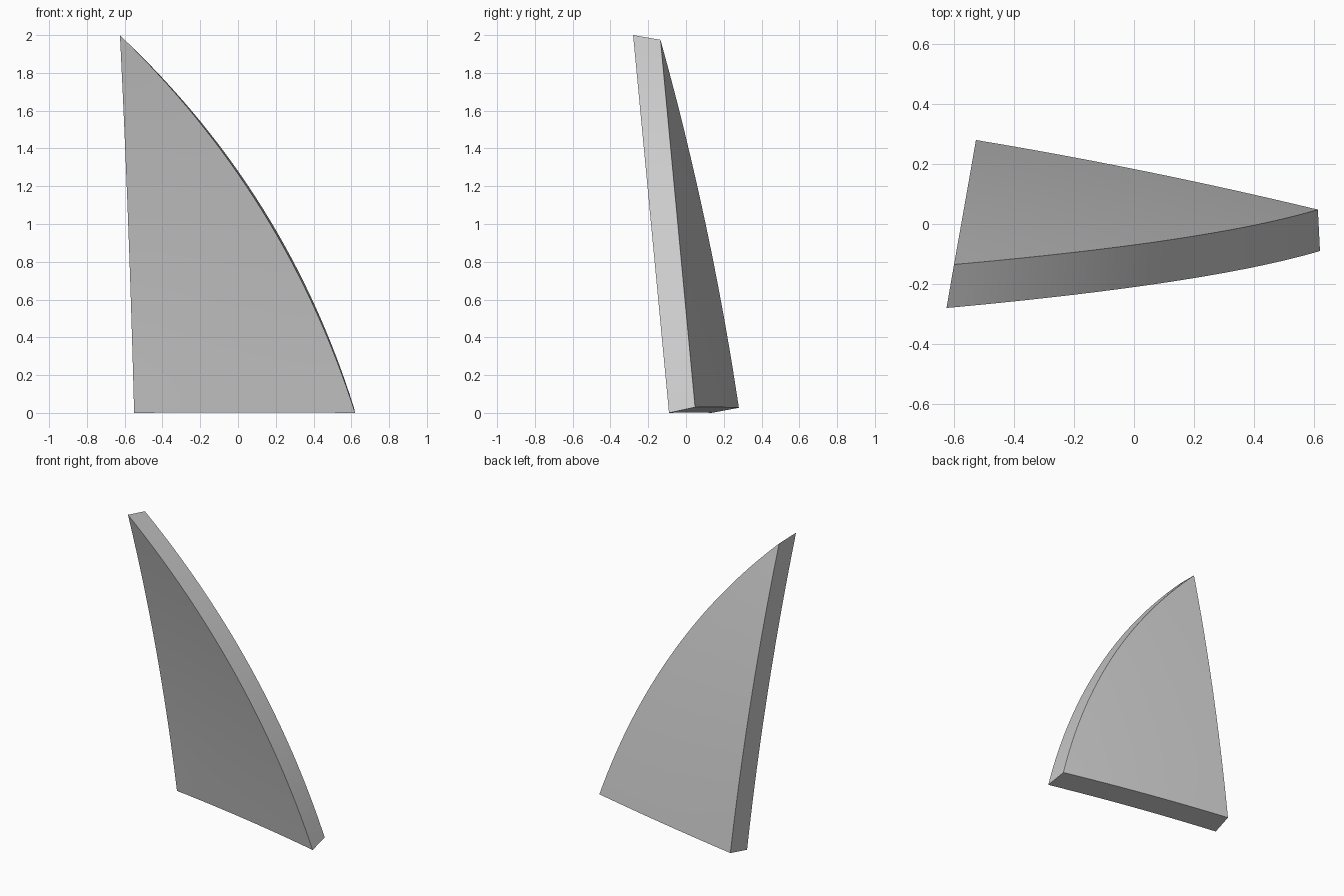
import bpy, bmesh, math
from mathutils import Vector

cube = bpy.data.objects.get("Cube")
if cube:
    bpy.data.objects.remove(cube, do_unlink=True)

RINGS, STEPS = 12, 32        # divisions from the square corner and along the arc
RADIUS = 16                  # radius of the gentle bow of the panel
BOW = Vector((0.18, 0.96, 0.2)).normalized()

# Corners of the concave front, and the thickness offset at each corner
corner, tip, toe = Vector((-0.55, 0.135, 0)), Vector((-0.625, -0.28, 2)), Vector((0.62, -0.09, 0))
corner_off, tip_off, toe_off = Vector((0.023, 0.145, 0.027)), Vector((0.025, 0.145, -0.025)), Vector((-0.007, 0.138, 0.03))


def arc_point(t):
    """Point on the curved outer edge, from the toe up to the tip."""
    p = toe.lerp(tip, t)
    bulge = 4 * 0.148 * t * (1 - t)
    p += Vector((0.85, 0, 0.527)) * bulge
    p.y = -0.09 - 0.095 * p.z
    return p


def panel_point(s, t, back):
    """Point a fraction s of the way from the square corner to the arc."""
    start, end = corner.copy(), arc_point(t)
    if back:
        start += corner_off
        end += toe_off.lerp(tip_off, t)
    sag = s * (1 - s) * (end - start).length_squared / (2 * RADIUS)
    return start.lerp(end, s) + BOW * sag


bm = bmesh.new()


def add_skin(back):
    """One bowed face of the panel, fanned out from the square corner."""
    apex = bm.verts.new(panel_point(0, 0, back))
    rows = [[apex] * (STEPS + 1)]
    for i in range(1, RINGS + 1):
        rows.append([bm.verts.new(panel_point(i / RINGS, j / STEPS, back))
                     for j in range(STEPS + 1)])
    for i in range(RINGS):
        for j in range(STEPS):
            a, b, c, d = rows[i][j], rows[i + 1][j], rows[i + 1][j + 1], rows[i][j + 1]
            bm.faces.new((a, b, c) if i == 0 else (a, b, c, d))
    return rows


def outline(rows):
    """Closed loop of border points: bottom edge, arc, straight upright edge."""
    return [r[0] for r in rows] + rows[-1][1:] + [r[-1] for r in rows[-2:0:-1]]


# Front and back skins joined by the rim
front, back = outline(add_skin(False)), outline(add_skin(True))
for k in range(len(front)):
    n = (k + 1) % len(front)
    bm.faces.new((front[k], front[n], back[n], back[k]))
bmesh.ops.recalc_face_normals(bm, faces=bm.faces)

mesh = bpy.data.meshes.new("curved_panel")
bm.to_mesh(mesh)
bm.free()
panel = bpy.data.objects.new("curved_panel", mesh)
bpy.context.collection.objects.link(panel)

# Plain grey finish
grey = bpy.data.materials.new("light_grey")
grey.use_nodes = True
colour = (0.6, 0.6, 0.6, 1)
grey.diffuse_color = colour
grey.node_tree.nodes["Principled BSDF"].inputs["Base Color"].default_value = colour
mesh.materials.append(grey)

# Smooth skins with crisp rim edges
bpy.ops.object.select_all(action='DESELECT')
panel.select_set(True)
bpy.context.view_layer.objects.active = panel
bpy.ops.object.shade_smooth_by_angle(angle=math.radians(30))
